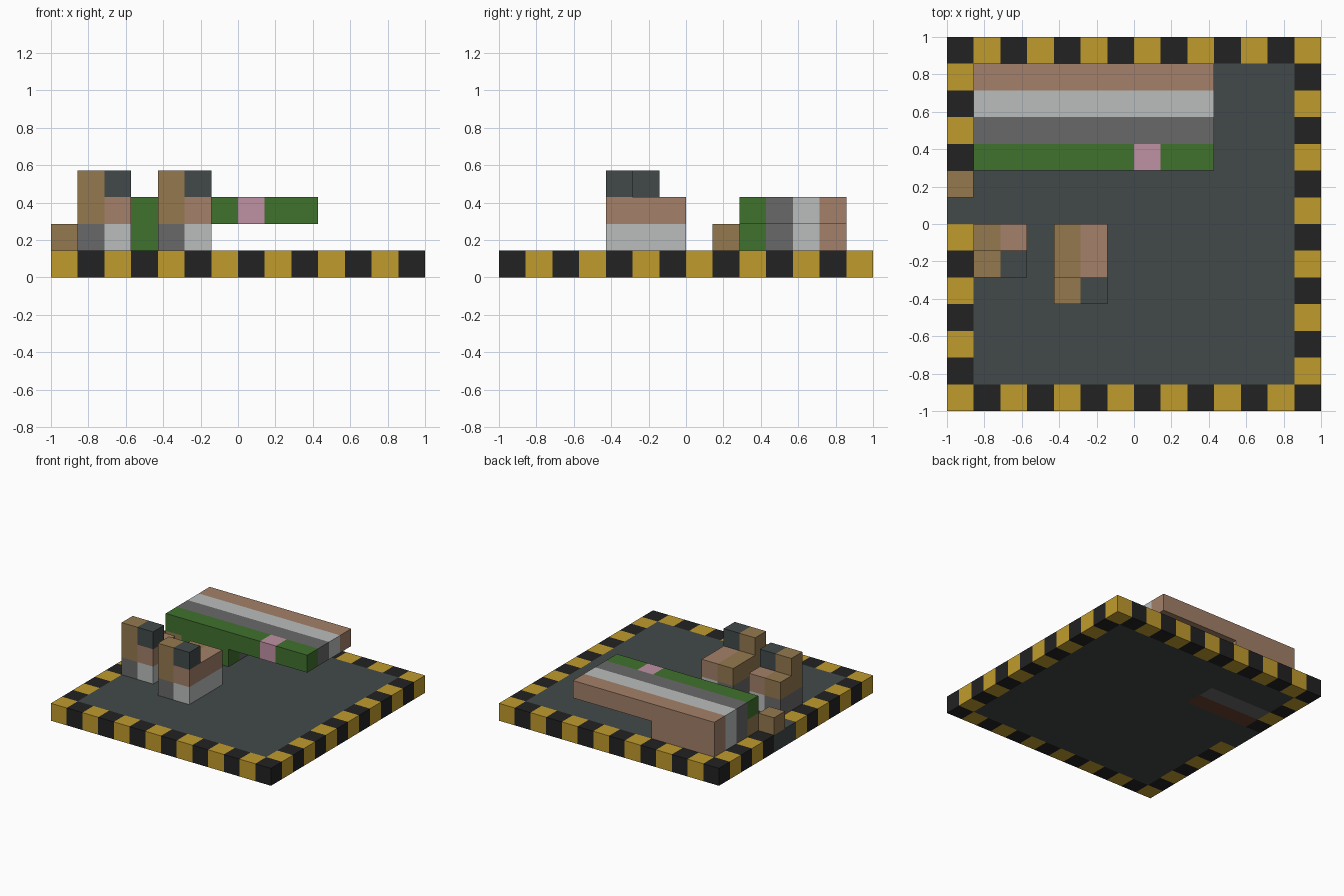
import bpy
import bmesh
from mathutils import Matrix, Vector

cube = bpy.data.objects.get("Cube")
if cube:
    bpy.data.objects.remove(cube, do_unlink=True)

N = 14          # cells along each side of the base
C = 2 / N       # cell size


def linear(v):
    v /= 255
    return v / 12.92 if v <= 0.04045 else ((v + 0.055) / 1.055) ** 2.4


def material(name, r, g, b):
    m = bpy.data.materials.new(name)
    color = (linear(r), linear(g), linear(b), 1)
    m.diffuse_color = color
    m.use_nodes = True
    bsdf = next(n for n in m.node_tree.nodes if n.type == 'BSDF_PRINCIPLED')
    bsdf.inputs["Base Color"].default_value = color
    bsdf.inputs["Roughness"].default_value = 0.9
    return m


YELLOW = material("hazard_yellow", 192, 155, 45)
BLACK = material("hazard_black", 34, 34, 34)
SLATE = material("slate", 66, 73, 73)
TAN = material("timber_tan", 148, 121, 79)
DARK = material("dark_grey", 105, 105, 105)
LIGHT = material("light_grey", 187, 190, 189)
CLAY = material("clay", 163, 128, 105)
GREEN = material("grass_green", 64, 114, 45)
PINK = material("pink", 191, 145, 163)
DIRT = material("dirt_brown", 105, 67, 45)


def add_box(bm, start, size, index=0):
    """Add a box measured in grid cells."""
    center = (Vector(start) + Vector(size) / 2) * C - Vector((1, 1, 0))
    matrix = Matrix.Translation(center) @ Matrix.Diagonal((*(Vector(size) * C), 1))
    verts = bmesh.ops.create_cube(bm, size=1, matrix=matrix)["verts"]
    for face in {f for v in verts for f in v.link_faces}:
        face.material_index = index


def finish(bm, name, *mats):
    mesh = bpy.data.meshes.new(name)
    bm.to_mesh(mesh)
    bm.free()
    for m in mats:
        mesh.materials.append(m)
    bpy.context.collection.objects.link(bpy.data.objects.new(name, mesh))


def part(name, mat, *boxes):
    """One single-coloured part made of (start, size) boxes."""
    bm = bmesh.new()
    for start, size in boxes:
        add_box(bm, start, size)
    finish(bm, name, mat)


# Striped border, with a two-cell gap for the entrance
bm = bmesh.new()
for i in range(N):
    for j in range(N):
        edge = i in (0, N - 1) or j in (0, N - 1)
        if edge and not (i == 0 and j in (7, 8)):
            add_box(bm, (i, j, 0), (1, 1, 1), (i + j) % 2)
finish(bm, "striped_border", YELLOW, BLACK)

# Floor, with the wall footing let into it
part("floor", SLATE,
     ((1, 1, 0), (12, 8, 1)),
     ((5, 9, 0), (8, 2, 1)),
     ((1, 11, 0), (12, 2, 1)),
     ((0, 7, 0), (1, 2, 1)))
part("wall_footing_front", DIRT, ((1, 9, 0), (4, 1, 1)))
part("wall_footing_back", DARK, ((1, 10, 0), (4, 1, 1)))

# Wall strips: short lower course, long overhanging upper course
for j, (name, mat) in enumerate([("dark_wall_strip", DARK),
                                 ("light_wall_strip", LIGHT),
                                 ("clay_wall_strip", CLAY)], start=10):
    part(name, mat, ((1, j, 1), (4, 1, 1)), ((1, j, 2), (9, 1, 1)))

part("green_wall_strip", GREEN,
     ((2, 9, 1), (3, 1, 1)), ((1, 9, 2), (6, 1, 1)), ((8, 9, 2), (2, 1, 1)))
part("pink_block", PINK, ((7, 9, 2), (1, 1, 1)))
part("wall_corner_block", TAN, ((1, 9, 1), (1, 1, 1)))

# Block on the entrance
part("entrance_block", TAN, ((0, 8, 1), (1, 1, 1)))


# Two stepped towers, tall cell at the front
def tower(name, i, j, depth):
    part(name + "_dark_base", DARK, ((i, j, 1), (1, depth, 1)))
    part(name + "_light_base", LIGHT, ((i + 1, j, 1), (1, depth, 1)))
    part(name + "_timber", TAN,
         ((i, j, 2), (1, depth, 1)), ((i, j, 3), (1, 1, 1)))
    part(name + "_clay", CLAY, ((i + 1, j, 2), (1, depth, 1)))
    part(name + "_cap", SLATE, ((i + 1, j, 3), (1, 1, 1)))


tower("short_tower", 1, 5, 2)
tower("long_tower", 4, 4, 3)
